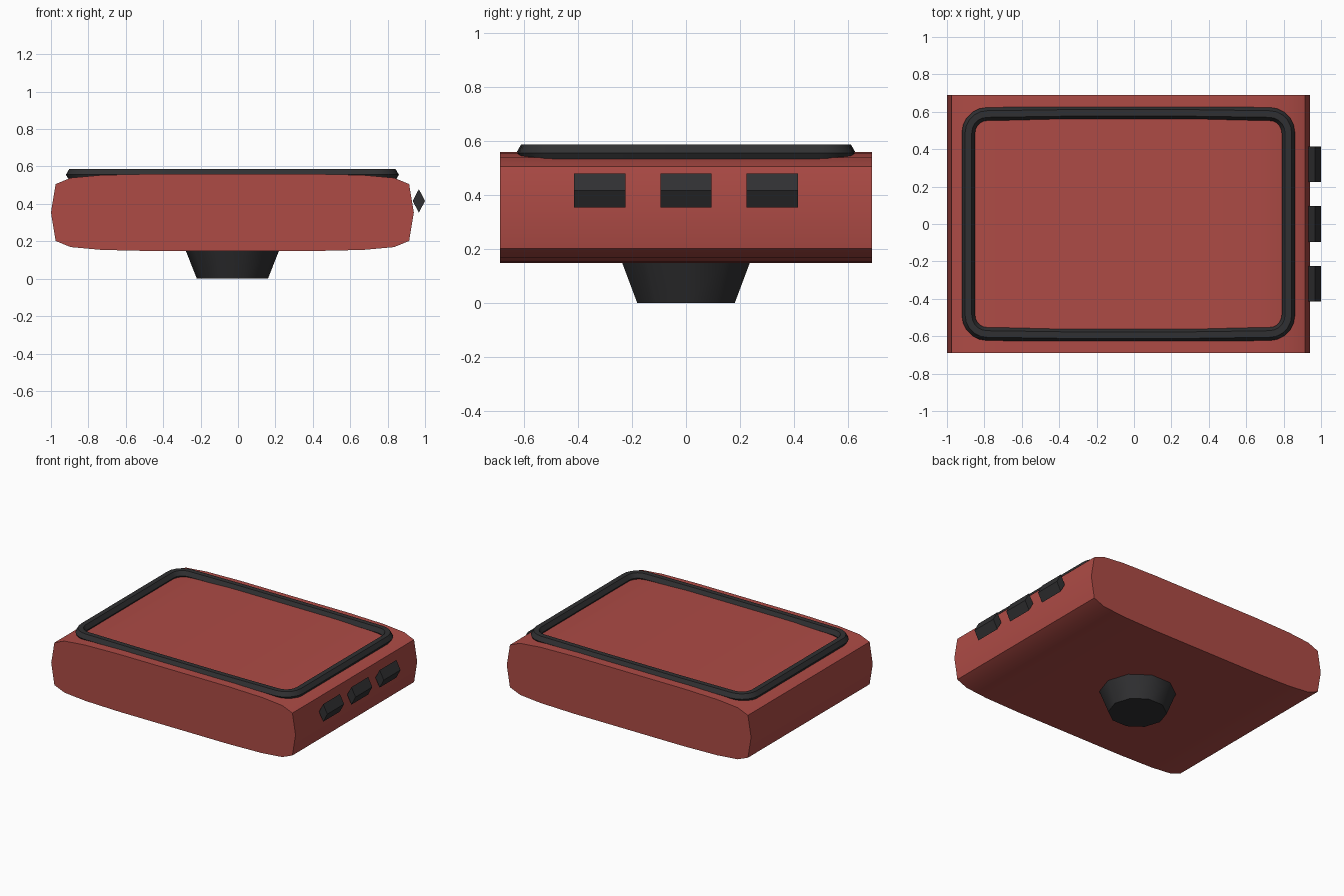
import bpy, bmesh
from math import sin, cos, pi, radians
from mathutils import Vector

if "Cube" in bpy.data.objects:
    bpy.data.objects.remove(bpy.data.objects["Cube"])

CX = -0.03  # body centre in x, buttons stick out on the right


def material(name, rgb):
    m = bpy.data.materials.new(name)
    m.diffuse_color = (*rgb, 1)
    m.use_nodes = True
    m.node_tree.nodes["Principled BSDF"].inputs["Base Color"].default_value = m.diffuse_color
    return m


RED = material("red_shell", (0.42, 0.07, 0.06))
DARK = material("dark_rubber", (0.03, 0.03, 0.032))


def make(name, rings, mat, closed=False, angle=30):
    """Loft equal-length point loops; closed joins last to first, else capped."""
    bm = bmesh.new()
    loops = [[bm.verts.new(p) for p in r] for r in rings]
    n = len(loops[0])
    pairs = list(zip(loops, loops[1:]))
    if closed:
        pairs.append((loops[-1], loops[0]))
    else:
        bm.faces.new(loops[0])
        bm.faces.new(loops[-1])
    for a, b in pairs:
        for i in range(n):
            j = (i + 1) % n
            bm.faces.new((a[i], a[j], b[j], b[i]))
    bmesh.ops.recalc_face_normals(bm, faces=bm.faces)
    me = bpy.data.meshes.new(name)
    bm.to_mesh(me)
    bm.free()
    ob = bpy.data.objects.new(name, me)
    bpy.context.collection.objects.link(ob)
    me.materials.append(mat)
    bpy.ops.object.select_all(action='DESELECT')
    ob.select_set(True)
    bpy.context.view_layer.objects.active = ob
    bpy.ops.object.shade_smooth_by_angle(angle=radians(angle))
    return ob


def four_way(q):
    """Mirror a quarter outline (right to top) into a full closed loop."""
    half = q + [(-x, y) for x, y in reversed(q)]
    return half + [(x, -y) for x, y in reversed(half) if abs(y) > 1e-6]


# Body: pillowed profile extruded front to back
profile = four_way([(0.97, 0), (0.945, 0.152), (0.865, 0.185), (0.7, 0.2), (0.43, 0.206)])
unique = list(dict.fromkeys(profile))
make("body", [[(CX + x, y, 0.354 + z) for x, z in unique] for y in (-0.69, 0.69)], RED)

# Screen rim: hexagonal section swept round a rounded rectangle
corner = [(0.755 + 0.1 * cos(a), 0.488 + 0.1 * sin(a))
          for a in (i * pi / 10 for i in range(6))]
path = [Vector(p) for p in four_way(corner + [(0.335, 0.594)])]
rings = []
for i, p in enumerate(path):
    d0 = (p - path[i - 1]).normalized()
    d1 = (path[(i + 1) % len(path)] - p).normalized()
    t = (d0 + d1).normalized()
    out = Vector((t.y, -t.x)) / t.dot(d1)
    ring = []
    for k in range(6):
        q = p + out * 0.035 * cos(k * pi / 3)
        ring.append((CX + q.x, q.y, 0.556 + 0.035 * sin(k * pi / 3)))
    rings.append(ring)
make("screen_rim", rings, DARK, closed=True)

# Foot: ten-sided tapered stand under the body
make("foot", [[(CX + r * cos(k * pi / 5), r * sin(k * pi / 5), z) for k in range(10)]
              for r, z in ((0.19, 0), (0.25, 0.152))], DARK, angle=40)

# Side buttons: three diamond-section bars
for i, y in enumerate((-0.32, 0, 0.32)):
    make(f"side_button_{i + 1}",
         [[(0.967 + 0.033 * cos(k * pi / 2), y + s, 0.416 + 0.063 * sin(k * pi / 2))
           for k in range(4)] for s in (-0.095, 0.095)], DARK)
